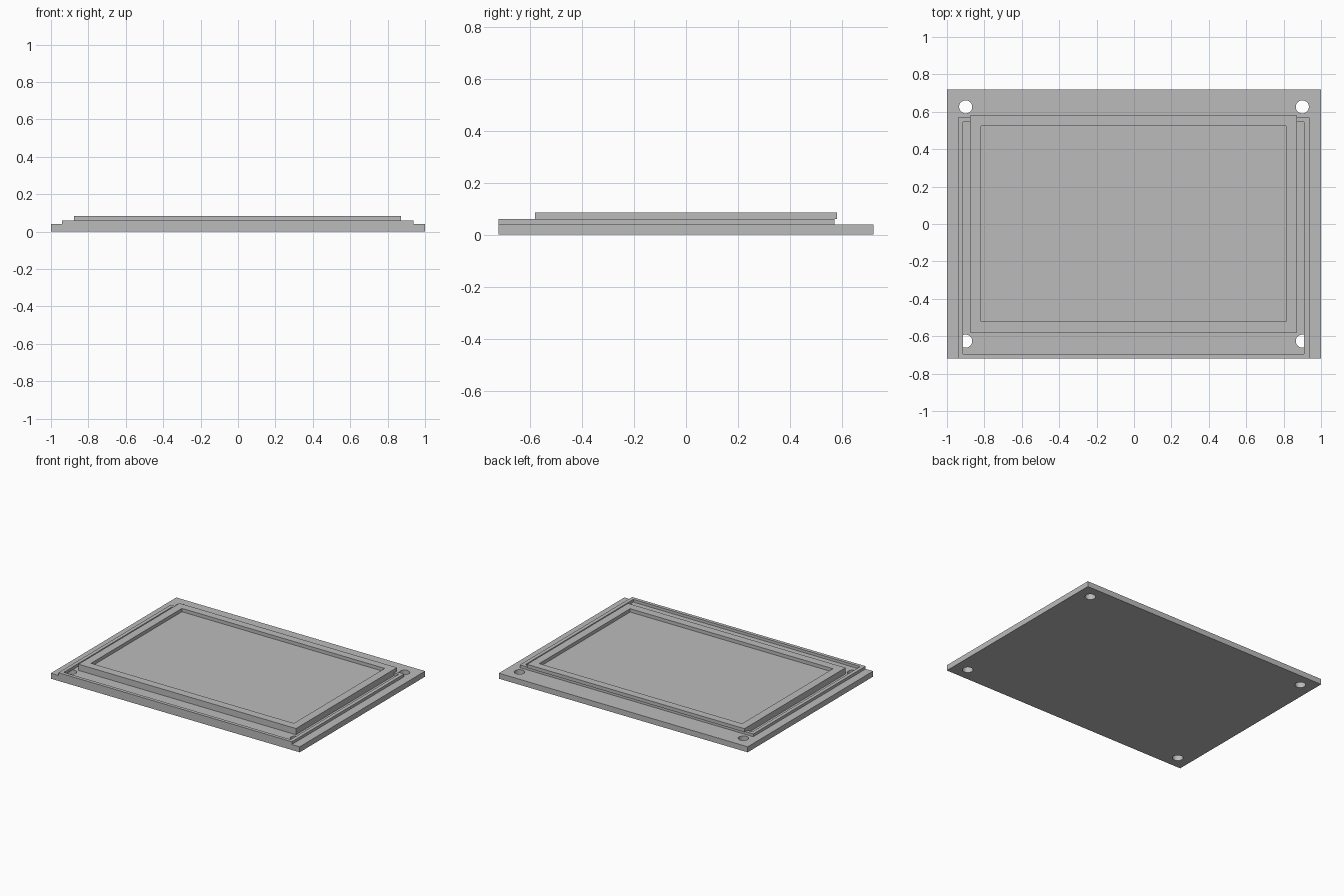
import bpy
import bmesh

cube = bpy.data.objects.get("Cube")
if cube:
    bpy.data.objects.remove(cube, do_unlink=True)

grey = bpy.data.materials.new("plain_grey")
grey.use_nodes = True
grey.diffuse_color = (0.5, 0.5, 0.5, 1)
grey.node_tree.nodes["Principled BSDF"].inputs["Base Color"].default_value = (0.5, 0.5, 0.5, 1)


def finish(name, bm):
    bmesh.ops.recalc_face_normals(bm, faces=bm.faces)
    mesh = bpy.data.meshes.new(name)
    bm.to_mesh(mesh)
    bm.free()
    mesh.materials.append(grey)
    obj = bpy.data.objects.new(name, mesh)
    bpy.context.collection.objects.link(obj)
    return obj


def loop(bm, rect, z):
    x0, x1, y0, y1 = rect
    return [bm.verts.new((x, y, z)) for x, y in ((x0, y0), (x1, y0), (x1, y1), (x0, y1))]


def tray(name, outer, inner, z0, z1, floor=None):
    """Rectangular rim: an open frame, or a tray closed at the floor height."""
    bm = bmesh.new()
    depth = z0 if floor is None else floor
    loops = [loop(bm, outer, z0), loop(bm, outer, z1), loop(bm, inner, z1), loop(bm, inner, depth)]
    pairs = list(zip(loops, loops[1:]))
    if floor is None:
        pairs.append((loops[3], loops[0]))
    else:
        bm.faces.new(loops[0])
        bm.faces.new(loops[3])
    for a, b in pairs:
        for i in range(4):
            j = (i + 1) % 4
            bm.faces.new((a[i], a[j], b[j], b[i]))
    return finish(name, bm)


def box(name, rect, z0, z1):
    bm = bmesh.new()
    low = loop(bm, rect, z0)
    top = bmesh.ops.extrude_face_region(bm, geom=[bm.faces.new(low)])["geom"]
    bmesh.ops.translate(bm, vec=(0, 0, z1 - z0),
                        verts=[v for v in top if isinstance(v, bmesh.types.BMVert)])
    return finish(name, bm)


# Base plate with a mounting hole at each corner
base = box("base_plate", (-1, 1, -0.72, 0.72), 0, 0.04)
bm = bmesh.new()
for x in (-0.9, 0.9):
    for y in (-0.626, 0.626):
        ring = bmesh.ops.create_cone(bm, cap_ends=True, segments=32, radius1=0.035,
                                     radius2=0.035, depth=0.2)
        bmesh.ops.translate(bm, vec=(x, y, 0), verts=ring["verts"])
cutter = finish("hole_cutter", bm)
cutter.hide_render = True
cutter.hide_viewport = True
holes = base.modifiers.new("mounting_holes", "BOOLEAN")
holes.operation = "DIFFERENCE"
holes.solver = "EXACT"
holes.object = cutter

# Thin wall standing on the plate, flush with its front edge
tray("perimeter_wall", (-0.94, 0.937, -0.72, 0.57), (-0.914, 0.91, -0.695, 0.545), 0.04, 0.06)

# Panel core inside the wall, and the raised rim with its shallow pocket
box("panel_core", (-0.876, 0.872, -0.58, 0.545), 0.04, 0.06)
tray("panel_rim", (-0.876, 0.872, -0.58, 0.58), (-0.817, 0.813, -0.52, 0.523), 0.06, 0.085, 0.0605)
